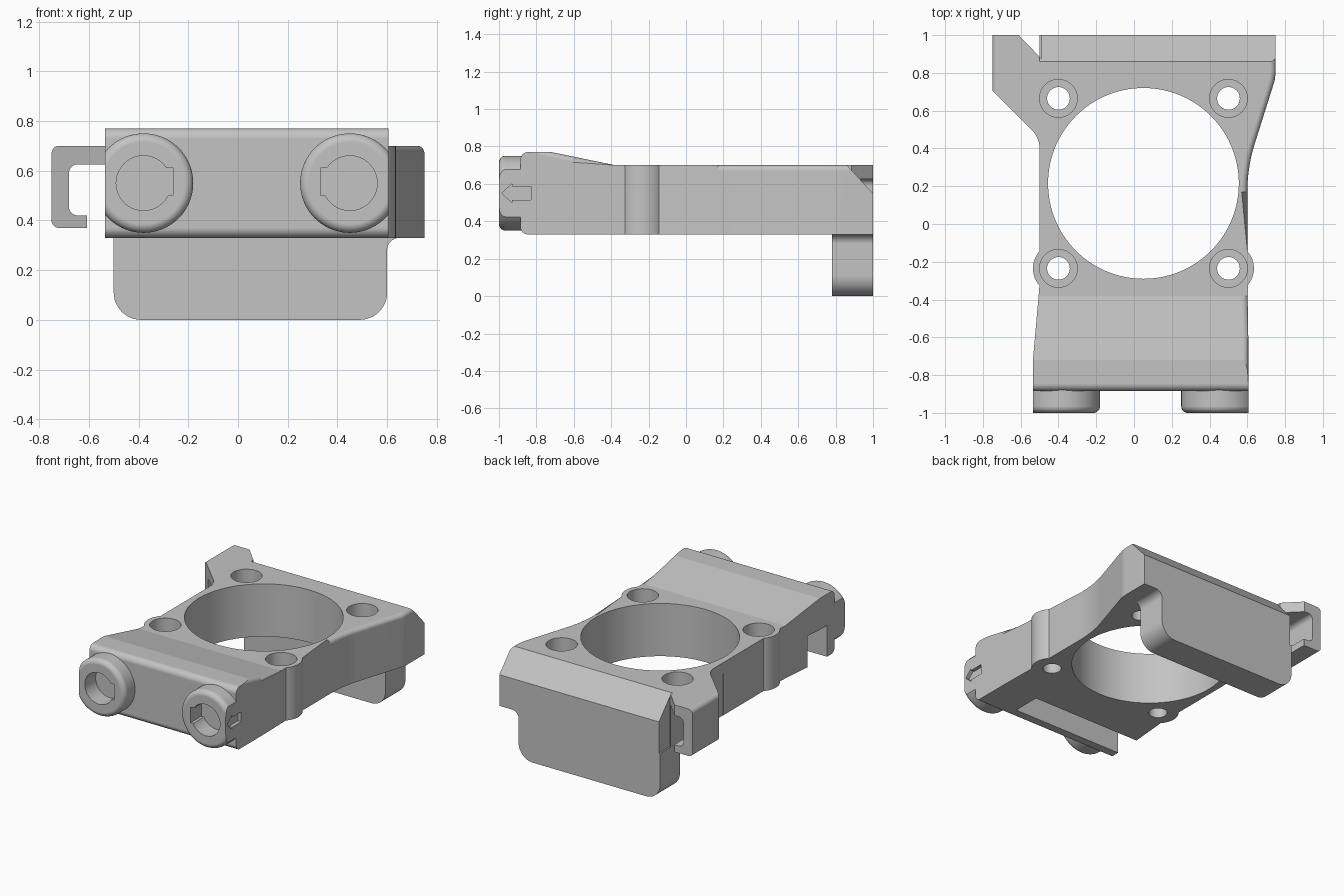
import bpy, bmesh
from math import cos, sin, radians

if "Cube" in bpy.data.objects:
    bpy.data.objects.remove(bpy.data.objects["Cube"])

grey = bpy.data.materials.new("matte grey")
grey.use_nodes = True
colour = (0.55, 0.55, 0.55, 1)
grey.diffuse_color = colour
grey.node_tree.nodes["Principled BSDF"].inputs["Base Color"].default_value = colour


def arc(cx, cy, r, a0, a1, n):
    angles = [radians(a0 + (a1 - a0) * i / n) for i in range(n + 1)]
    return [(cx + r * cos(a), cy + r * sin(a)) for a in angles]


def circle(cx, cy, r, n=72):
    return arc(cx, cy, r, 0, 360, n)[:-1]


def rect(a0, b0, a1, b1):
    return [(a0, b0), (a1, b0), (a1, b1), (a0, b1)]


def prism(name, pts, axis, lo, hi):
    """Extrude a 2D outline along an axis."""
    place = {"X": lambda p, t: (t, p[0], p[1]),
             "Y": lambda p, t: (p[0], t, p[1]),
             "Z": lambda p, t: (p[0], p[1], t)}[axis]
    bm = bmesh.new()
    low = [bm.verts.new(place(p, lo)) for p in pts]
    high = [bm.verts.new(place(p, hi)) for p in pts]
    bm.faces.new(low)
    bm.faces.new(high)
    for i in range(len(pts)):
        j = (i + 1) % len(pts)
        bm.faces.new((low[i], low[j], high[j], high[i]))
    bmesh.ops.recalc_face_normals(bm, faces=bm.faces)
    mesh = bpy.data.meshes.new(name)
    bm.to_mesh(mesh)
    bm.free()
    mesh.materials.append(grey)
    ob = bpy.data.objects.new(name, mesh)
    bpy.context.collection.objects.link(ob)
    return ob


def select(ob):
    bpy.ops.object.select_all(action="DESELECT")
    ob.select_set(True)
    bpy.context.view_layer.objects.active = ob


def combine(target, tool, operation="DIFFERENCE"):
    select(target)
    mod = target.modifiers.new("shape", "BOOLEAN")
    mod.operation = operation
    mod.solver = "EXACT"
    mod.object = tool
    bpy.ops.object.modifier_apply(modifier=mod.name)
    bpy.data.objects.remove(tool)


def round_edges(ob, rule, size, segments=10):
    bm = bmesh.new()
    bm.from_mesh(ob.data)
    edges = [e for e in bm.edges if e.calc_face_angle(0) > 0.9
             and all(rule(v.co) for v in e.verts)]
    bmesh.ops.bevel(bm, geom=edges, offset=size, segments=segments, profile=0.5,
                    affect="EDGES", clamp_overlap=False)
    bm.to_mesh(ob.data)
    bm.free()


# Body: side profile with a raised, rounded front
side = (arc(-0.845, 0.37, 0.04, 270, 180, 10) + arc(-0.845, 0.73, 0.04, 180, 90, 10)
        + [(-0.72, 0.77), (-0.38, 0.70), (1, 0.70), (1, 0.33)])
body = prism("body", side, "X", -1, 1)

# Round sockets on the front
sockets = ((-0.38, 1), (0.45, -1))
for x, _ in sockets:
    boss = prism("socket", circle(x, 0.55, 0.2), "Y", -1, -0.8)
    round_edges(boss, lambda c: c.y < -0.99, 0.035)
    combine(body, boss, "UNION")

# Plan outline trims body and sockets
plan = ([(-0.535, -1.1), (0.605, -1.1), (0.605, -0.6)]
        + arc(0.5, -0.235, 0.135, -42, 42, 16)
        + arc(1.45, 0.17, 0.85, 180, 163.3, 8)
        + [(0.745, 0.76), (0.75, 0.80), (0.75, 1.1), (-0.75, 1.1), (-0.75, 0.706)]
        + arc(-0.636, 0.40, 0.136, 45, 0, 10)
        + arc(-0.4, -0.235, 0.135, 138, 222, 16)
        + [(-0.535, -0.72)])
combine(body, prism("plan", plan, "Z", 0.2, 0.9), "INTERSECT")
round_edges(body, lambda c: c.x > 0.59 and c.z > 0.69
            and (c.y > 0.16 or -0.73 < c.y < -0.37), 0.03)

# Large bore and four counterbored screw holes
combine(body, prism("bore", circle(0.05, 0.215, 0.505, 120), "Z", 0, 1))
for x in (-0.4, 0.5):
    for y in (-0.235, 0.665):
        combine(body, prism("screw_hole", circle(x, y, 0.06, 48), "Z", 0, 1))
        combine(body, prism("counterbore", circle(x, y, 0.1, 48), "Z", 0.45, 1))

# Keyed recesses in the sockets
for x, d in sockets:
    combine(body, prism("recess", circle(x, 0.55, 0.11), "Y", -1.1, -0.88))
    key = rect(x + d * 0.08, 0.50, x + d * 0.118, 0.61)
    combine(body, prism("key", key, "Y", -1.1, -0.88))

# Sloped rear edge and the gap beside the clip
slope = [(0.86, 0.70), (0.84, 0.72), (1.1, 0.72), (1.1, 0.44)]
combine(body, prism("rear_slope", slope, "X", -0.5, 1))
gap = [(-0.63, 1.02), (-0.49, 0.875), (-0.49, 1.02)]
combine(body, prism("clip_gap", gap, "Z", 0.1, 1))

# Hollow hook-shaped clip on the right side
hollow = ([(-0.499, 0.2), (-0.608, 0.2), (-0.608, 0.42)]
          + arc(-0.645, 0.455, 0.035, 270, 180, 10)
          + arc(-0.645, 0.59, 0.035, 180, 90, 10) + [(-0.499, 0.625)])
combine(body, prism("clip_hollow", hollow, "Y", 0.3, 1.1))
under = ([(-0.8, 0.2), (-0.6, 0.2), (-0.6, 0.37)]
         + arc(-0.72, 0.40, 0.03, 270, 180, 10) + [(-0.8, 0.40)])
combine(body, prism("clip_underside", under, "Y", 0.3, 1.1))
corner = arc(-0.72, 0.67, 0.03, 180, 90, 10) + [(-0.72, 0.75), (-0.8, 0.75), (-0.8, 0.67)]
combine(body, prism("clip_corner", corner, "Y", 0.3, 1.1))

# Groove under the front and the arrow mark on the left side
combine(body, prism("groove", rect(-0.8, 0.2, -0.6, 0.55), "X", -0.7, 0.33))
arrow = [(-0.985, 0.55), (-0.93, 0.50), (-0.93, 0.515), (-0.83, 0.515),
         (-0.83, 0.585), (-0.93, 0.585), (-0.93, 0.60)]
combine(body, prism("arrow", arrow, "X", 0.58, 0.7))

# Hanging rear tab with a fillet at its left shoulder
tab = (arc(-0.39, 0.11, 0.11, 180, 270, 12) + arc(0.49, 0.11, 0.11, 270, 360, 12)
       + arc(0.65, 0.28, 0.05, 180, 90, 10) + [(-0.5, 0.33)])
rear_tab = prism("rear_tab", tab, "Y", 0.78, 1)

# Smooth curves, crisp creases
for ob in (body, rear_tab):
    select(ob)
    bpy.ops.object.shade_smooth_by_angle(angle=radians(10.5))
    ob.modifiers.new("even_shading", "WEIGHTED_NORMAL").keep_sharp = True
